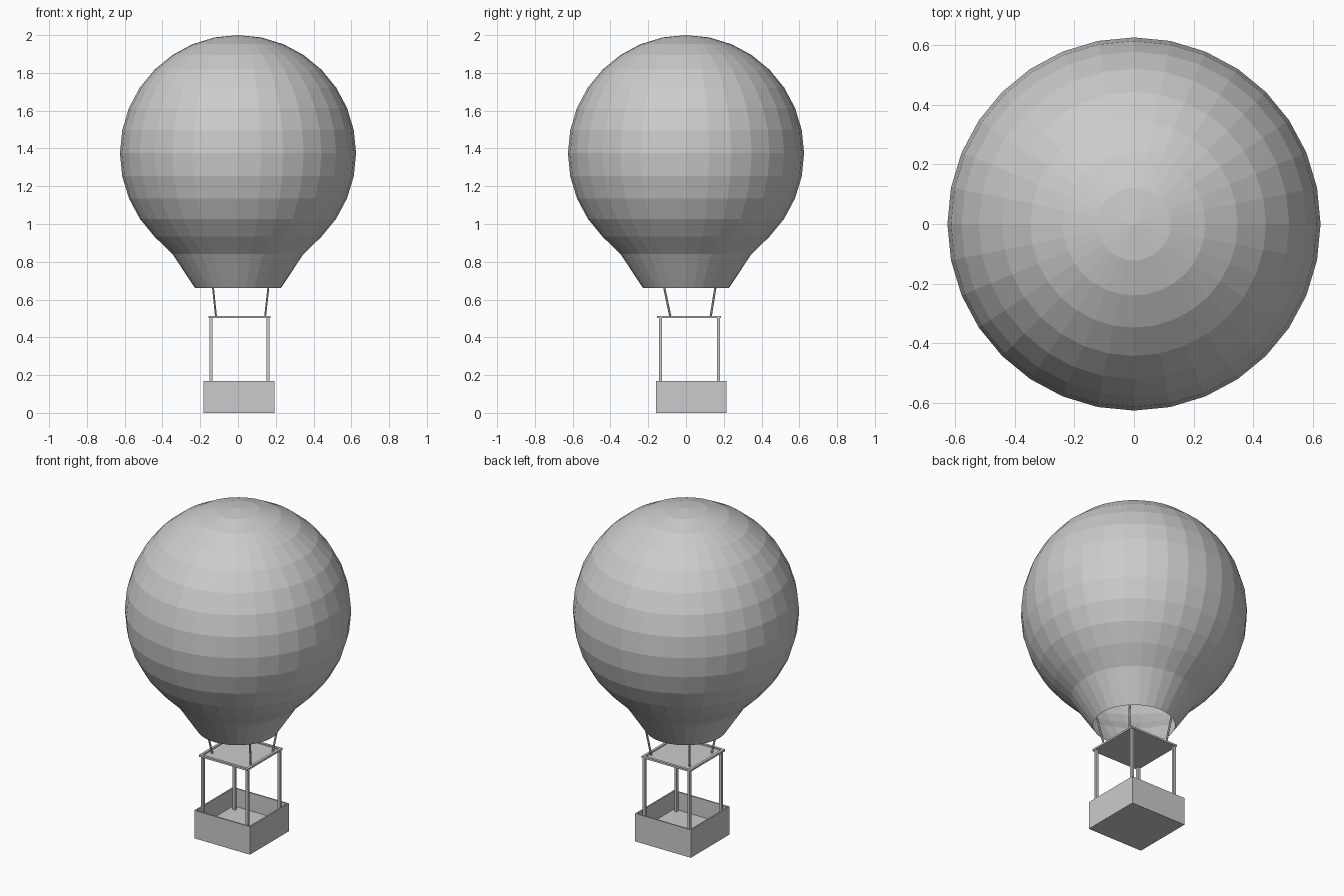
import bpy, bmesh
from math import sin, cos, radians, pi
from mathutils import Vector

if "Cube" in bpy.data.objects:
    bpy.data.objects.remove(bpy.data.objects["Cube"])


def finish(name, bm):
    bmesh.ops.recalc_face_normals(bm, faces=bm.faces)
    mesh = bpy.data.meshes.new(name)
    bm.to_mesh(mesh)
    bm.free()
    obj = bpy.data.objects.new(name, mesh)
    bpy.context.collection.objects.link(obj)
    return obj


def tray(name, x, y, z, depth, wall, floor):
    """Square box with its top face inset and sunk to the floor height."""
    bm = bmesh.new()
    bmesh.ops.create_cube(bm, size=1)
    for v in bm.verts:
        v.co = ((x[0] + x[1]) / 2 + v.co.x * (x[1] - x[0]),
                (y[0] + y[1]) / 2 + v.co.y * (y[1] - y[0]),
                z + (v.co.z + 0.5) * depth)
    bm.normal_update()
    top = max(bm.faces, key=lambda f: f.calc_center_median().z)
    bmesh.ops.inset_region(bm, faces=[top], thickness=wall)
    down = bmesh.ops.extrude_discrete_faces(bm, faces=[top])["faces"][0]
    for v in down.verts:
        v.co.z = z + floor
    return finish(name, bm)


def bar(name, a, b, width, sides):
    """Straight rod between two points."""
    a, b = Vector(a), Vector(b)
    bm = bmesh.new()
    bmesh.ops.create_cone(bm, cap_ends=True, segments=sides, depth=(b - a).length,
                          radius1=width / 2 / cos(pi / sides), radius2=width / 2 / cos(pi / sides))
    if sides == 4:
        # turn square posts so their faces follow the basket walls
        best = max(bm.verts, key=lambda v: v.co.x)
        if abs(best.co.y) < 1e-4:
            for v in bm.verts:
                x, y = v.co.x, v.co.y
                v.co.x, v.co.y = (x - y) * 0.7071, (x + y) * 0.7071
    obj = finish(name, bm)
    obj.location = (a + b) / 2
    obj.rotation_euler = Vector((0, 0, 1)).rotation_difference(b - a).to_euler()
    return obj


# Envelope: upper sphere rings flowing into an open conical neck
SEG, R, CZ = 32, 0.625, 1.375
profile = [(R * sin(radians(11.25 * i)), CZ + R * cos(radians(11.25 * i))) for i in range(1, 13)]
profile += [(0.346, 0.84), (0.227, 0.66)]
bm = bmesh.new()
rings = [[bm.verts.new((r * cos(2 * pi * k / SEG), r * sin(2 * pi * k / SEG), z))
          for k in range(SEG)] for r, z in profile]
pole = bm.verts.new((0, 0, CZ + R))
for k in range(SEG):
    n = (k + 1) % SEG
    bm.faces.new((pole, rings[0][k], rings[0][n]))
    for upper, lower in zip(rings, rings[1:]):
        bm.faces.new((upper[k], lower[k], lower[n], upper[n]))
finish("balloon_envelope", bm)

# Basket and shallow burner platform
tray("basket", (-0.183, 0.192), (-0.159, 0.215), 0, 0.17, 0.012, 0.06)
tray("burner_platform", (-0.156, 0.171), (-0.154, 0.184), 0.502, 0.011, 0.022, 0.004)

# Corner posts and suspension ropes
for side, px, rx, tx in (("left", -0.143, -0.116, -0.137), ("right", 0.159, 0.143, 0.166)):
    for end, py, ry, ty in (("front", -0.134, -0.082, -0.125), ("back", 0.172, 0.13, 0.163)):
        bar(f"{end}_{side}_post", (px, py, 0.055), (px, py, 0.505), 0.016, 4)
        bar(f"{end}_{side}_rope", (rx, ry, 0.505), (tx, ty, 0.71), 0.010, 6)
